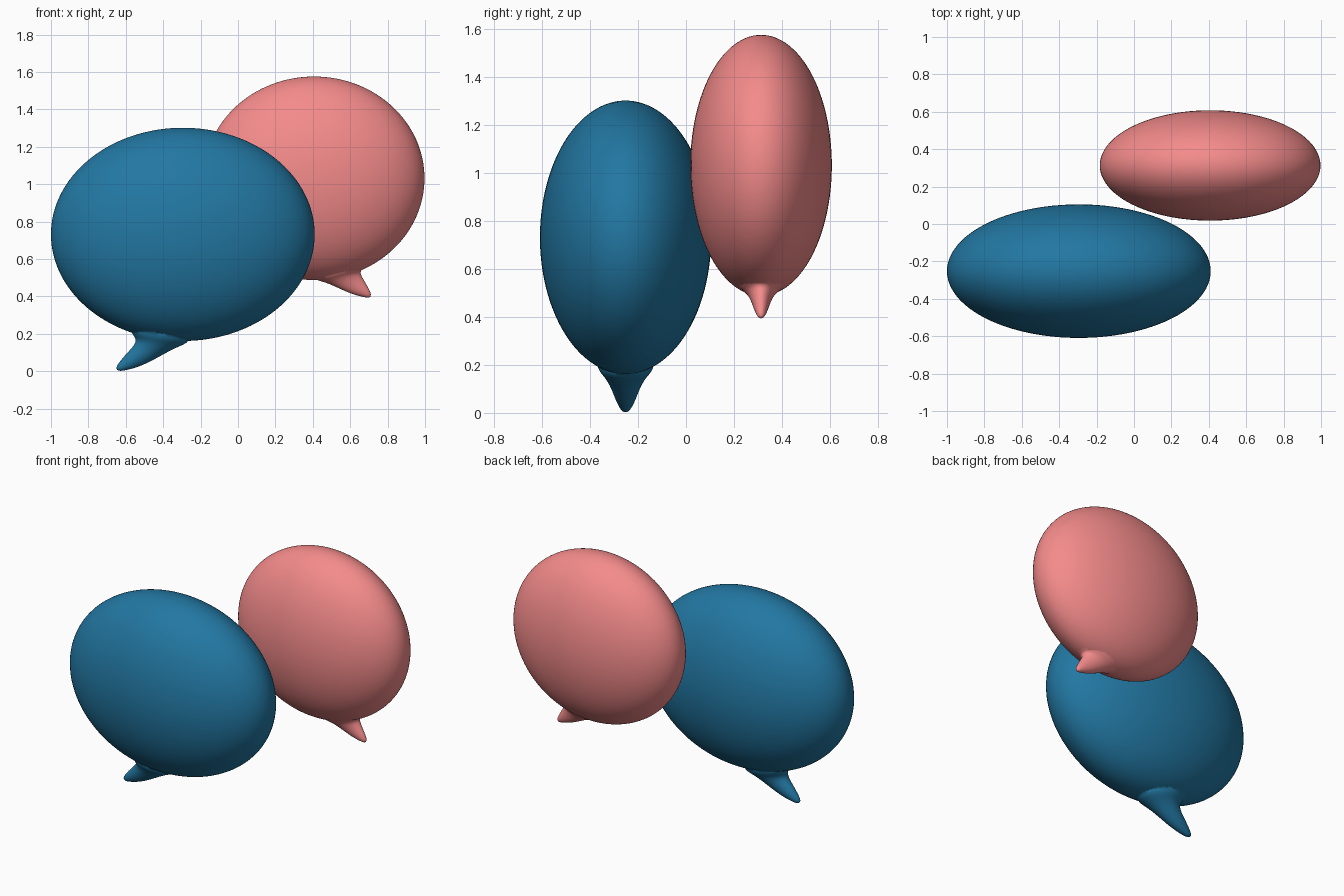
import bpy, bmesh, math
from mathutils import Vector

if "Cube" in bpy.data.objects:
    bpy.data.objects.remove(bpy.data.objects["Cube"])


def material(name, rgb):
    m = bpy.data.materials.new(name)
    m.diffuse_color = (*rgb, 1)
    m.use_nodes = True
    m.node_tree.nodes["Principled BSDF"].inputs["Base Color"].default_value = m.diffuse_color
    return m


def add_object(name, bm):
    bmesh.ops.recalc_face_normals(bm, faces=bm.faces)
    me = bpy.data.meshes.new(name)
    bm.to_mesh(me)
    bm.free()
    ob = bpy.data.objects.new(name, me)
    bpy.context.collection.objects.link(ob)
    return ob


def make_tail(y, tip, rows, n=24):
    """Loft oval rings; each row is (x1, z1, x2, z2, half depth in y)."""
    bm = bmesh.new()
    rings = []
    for x1, z1, x2, z2, d in rows:
        a, b = Vector((x1, y, z1)), Vector((x2, y, z2))
        mid, half = (a + b) / 2, (b - a) / 2
        rings.append([bm.verts.new(mid + half * math.cos(t) + Vector((0, d * math.sin(t), 0)))
                      for t in (2 * math.pi * i / n for i in range(n))])
    end = bm.verts.new((tip[0], y, tip[1]))
    for i in range(n):
        j = (i + 1) % n
        bm.faces.new((end, rings[0][i], rings[0][j]))
        for p, q in zip(rings, rings[1:]):
            bm.faces.new((p[i], q[i], q[j], p[j]))
    bm.faces.new(rings[-1])
    return add_object("tail", bm)


def apply_modifiers(ob):
    dg = bpy.context.evaluated_depsgraph_get()
    ob.modifiers.update() if hasattr(ob.modifiers, "update") else None
    me = bpy.data.meshes.new_from_object(ob.evaluated_get(dg))
    ob.modifiers.clear()
    ob.data = me


def speech_bubble(name, center, radii, tip, rows, mat):
    # Flattened balloon body
    bm = bmesh.new()
    bmesh.ops.create_uvsphere(bm, u_segments=96, v_segments=64, radius=1)
    for v in bm.verts:
        v.co = Vector(c + r * k for c, r, k in zip(center, radii, v.co))
    body = add_object(name, bm)

    # Flared pointer, smoothed and fused into the body
    tail = make_tail(center[1], tip, rows)
    sub = tail.modifiers.new("smooth", 'SUBSURF')
    sub.levels = 2
    apply_modifiers(tail)
    join = body.modifiers.new("fuse", 'BOOLEAN')
    join.operation, join.solver, join.object = 'UNION', 'EXACT', tail
    apply_modifiers(body)
    bpy.data.objects.remove(tail)

    body.data.materials.clear()
    body.data.materials.append(mat)
    for p in body.data.polygons:
        p.use_smooth = True
        p.material_index = 0


# Front bubble, pointer to the lower left
speech_bubble("front_speech_bubble", (-0.295, -0.252, 0.732), (0.705, 0.357, 0.57),
              (-0.647, 0.006),
              [(-0.652, 0.025, -0.622, 0.000, 0.018),
               (-0.622, 0.066, -0.545, 0.018, 0.035),
               (-0.585, 0.107, -0.470, 0.050, 0.050),
               (-0.550, 0.145, -0.400, 0.090, 0.066),
               (-0.545, 0.178, -0.320, 0.132, 0.090),
               (-0.580, 0.210, -0.250, 0.156, 0.120),
               (-0.560, 0.270, -0.260, 0.230, 0.125)],
              material("blue", (0.016, 0.184, 0.361)))

# Back bubble, pointer to the lower right
speech_bubble("back_speech_bubble", (0.407, 0.313, 1.032), (0.59, 0.295, 0.544),
              (0.708, 0.396),
              [(0.712, 0.416, 0.690, 0.393, 0.015),
               (0.695, 0.450, 0.642, 0.403, 0.026),
               (0.674, 0.487, 0.582, 0.423, 0.036),
               (0.656, 0.518, 0.522, 0.452, 0.048),
               (0.655, 0.540, 0.455, 0.480, 0.066),
               (0.690, 0.565, 0.395, 0.490, 0.095),
               (0.670, 0.620, 0.410, 0.560, 0.100)],
              material("pink", (0.910, 0.258, 0.258)))
